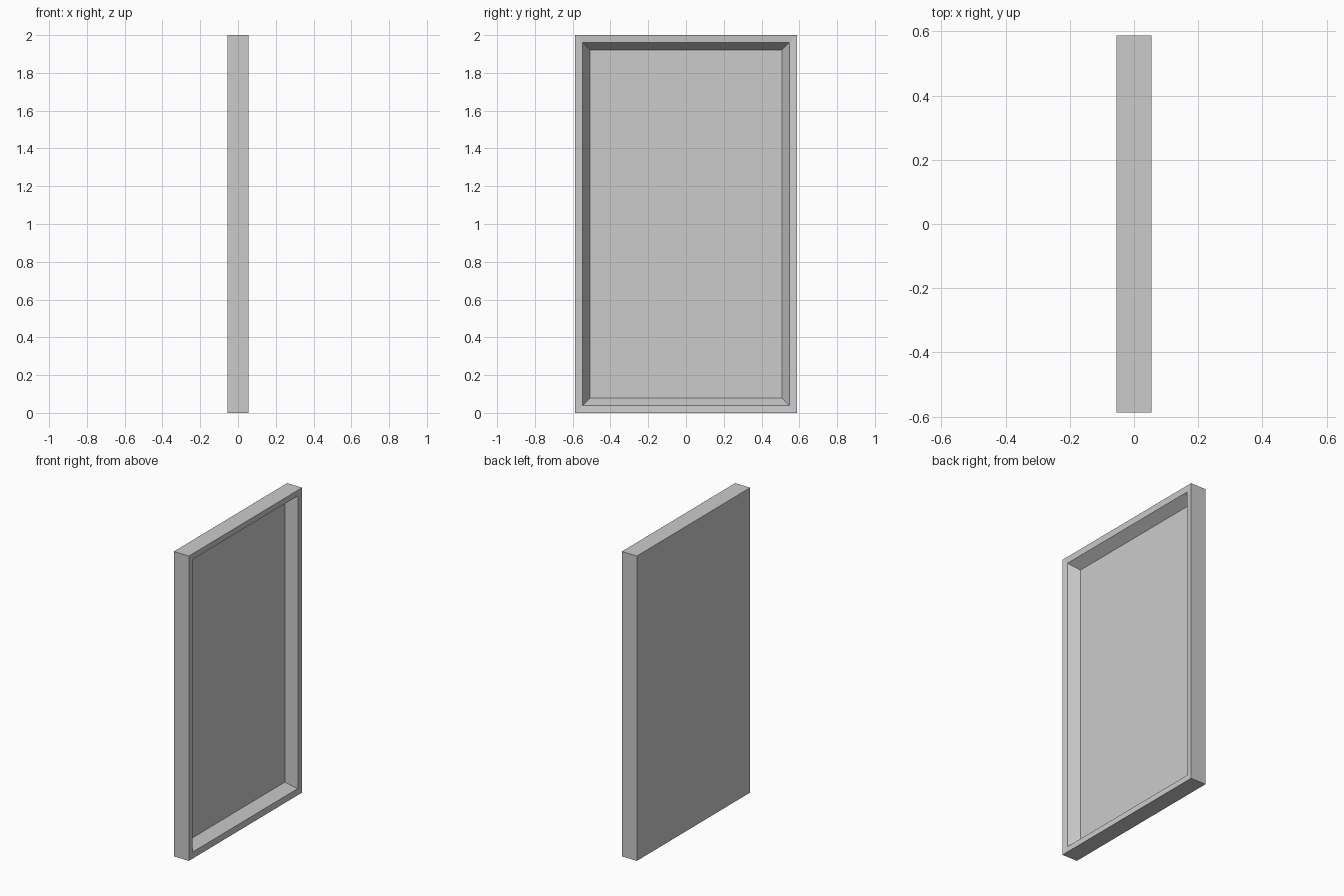
import bpy, bmesh

if "Cube" in bpy.data.objects:
    bpy.data.objects.remove(bpy.data.objects["Cube"])

HALF_W, HEIGHT, HALF_T = 0.587, 2.0, 0.055


def ring(bm, x, inset):
    """Rectangular loop of vertices at depth x, inset from the outline."""
    y, z0, z1 = HALF_W - inset, inset, HEIGHT - inset
    return [bm.verts.new((x, a, b)) for a, b in
            ((-y, z0), (y, z0), (y, z1), (-y, z1))]


def make_shell(name, profile):
    """Closed solid through successive (depth, inset) rectangular loops."""
    bm = bmesh.new()
    loops = [ring(bm, x, inset) for x, inset in profile]
    for a, b in zip(loops, loops[1:]):
        for i in range(4):
            j = (i + 1) % 4
            bm.faces.new((a[i], a[j], b[j], b[i]))
    bm.faces.new(loops[0])
    bm.faces.new(loops[-1])
    bmesh.ops.recalc_face_normals(bm, faces=bm.faces)
    mesh = bpy.data.meshes.new(name)
    bm.to_mesh(mesh)
    bm.free()
    obj = bpy.data.objects.new(name, mesh)
    bpy.context.collection.objects.link(obj)
    return obj


# Flat back, outer sides, slightly sloped rim, bevelled recess and panel
make_shell("framed_panel", [
    (-HALF_T, 0.0),
    (HALF_T, 0.0),
    (HALF_T - 0.004, 0.04),
    (HALF_T - 0.07, 0.08),
])
